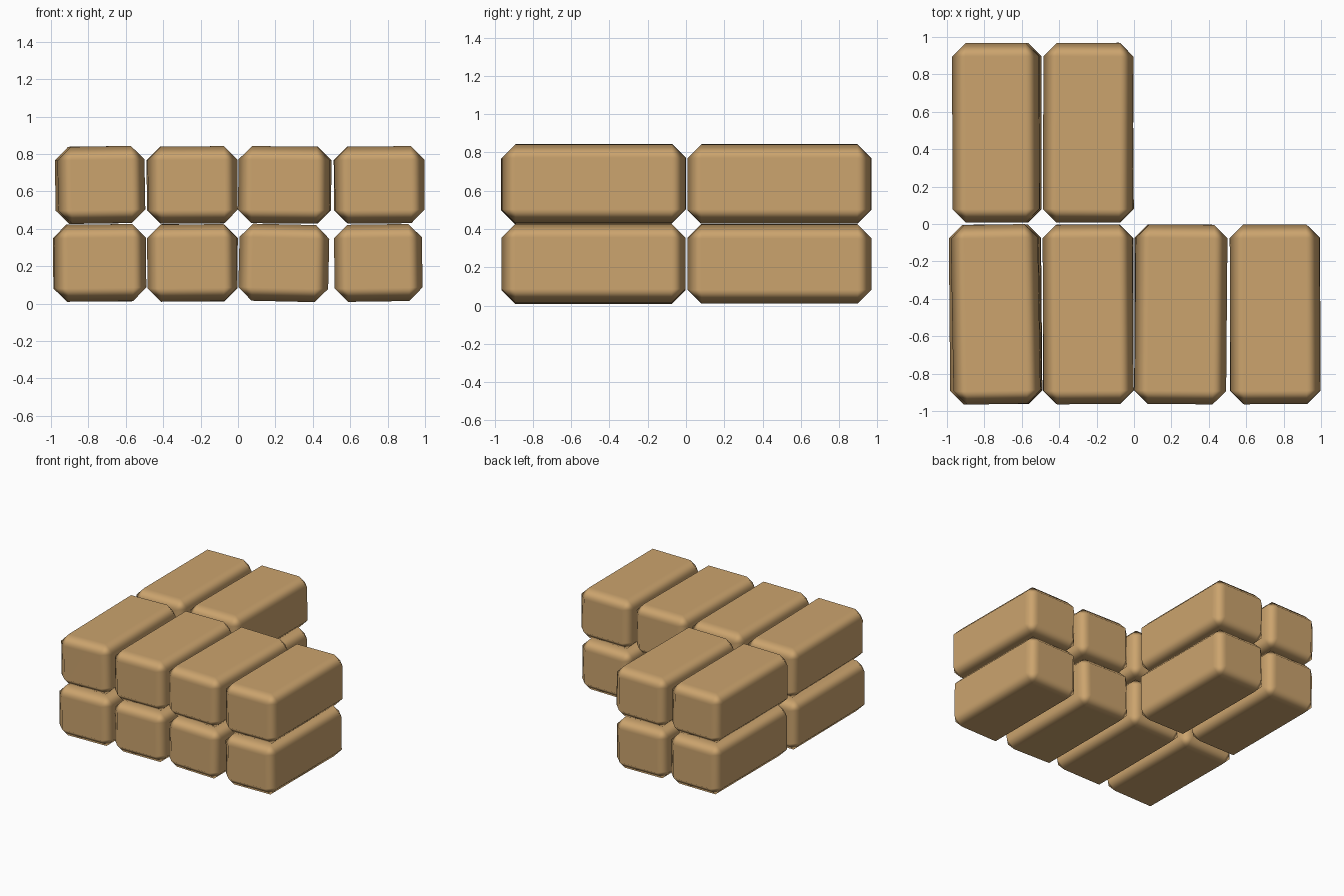
import bpy
import bmesh
from math import radians
from mathutils import Matrix, Vector, Euler

default = bpy.data.objects.get("Cube")
if default:
    bpy.data.objects.remove(default, do_unlink=True)

TAN = (0.60, 0.37, 0.155, 1.0)
tan = bpy.data.materials.new("tan clay")
tan.use_nodes = True
tan.diffuse_color = TAN
shader = tan.node_tree.nodes["Principled BSDF"]
shader.inputs["Base Color"].default_value = TAN
shader.inputs["Roughness"].default_value = 0.8

DEPTH, HEIGHT, CHAMFER = 0.96, 0.412, 0.072


def brick(name, x0, x1, y, z, roll=0, yaw=0):
    """Chamfered block, slightly tilted so the stack looks hand laid."""
    bm = bmesh.new()
    bmesh.ops.create_cube(bm, size=1)
    bmesh.ops.scale(bm, vec=Vector((x1 - x0 - 0.01, DEPTH, HEIGHT)), verts=bm.verts)
    bmesh.ops.bevel(bm, geom=bm.edges[:], offset=CHAMFER, segments=1,
                    affect='EDGES', clamp_overlap=True)
    # roll is positive when the right end, seen from the front, is higher
    turn = Euler((0, radians(-roll), radians(yaw))).to_matrix().to_4x4()
    bmesh.ops.transform(bm, matrix=Matrix.Translation(((x0 + x1) / 2, y, z)) @ turn,
                        verts=bm.verts)
    for face in bm.faces:
        face.smooth = True
    mesh = bpy.data.meshes.new(name)
    bm.to_mesh(mesh)
    bm.free()
    mesh.materials.append(tan)
    obj = bpy.data.objects.new(name, mesh)
    bpy.context.collection.objects.link(obj)
    # keep the broad faces flat and the chamfers soft
    normals = obj.modifiers.new("soft chamfers", 'WEIGHTED_NORMAL')
    normals.weight = 100


# Each row: (left edge, right edge, roll, yaw) of its bricks
FRONT, BACK, LOWER, UPPER = -0.483, 0.488, 0.218, 0.635
rows = {
    "lower_front": (FRONT, LOWER, [(-0.99, -0.49, 0.6, 0.5), (-0.49, 0.0, 0.6, 0),
                                   (0.0, 0.49, -1.3, 0), (0.51, 0.99, 0.8, 0)]),
    "upper_front": (FRONT, UPPER, [(-0.975, -0.5, 1, 1), (-0.49, 0.0, 0.4, 0.4),
                                   (0.0, 0.5, -0.5, -0.5), (0.51, 1.0, 0.5, 0.3)]),
    "lower_back": (BACK, LOWER, [(-0.97, -0.49, 0.3, 0), (-0.485, 0.0, -0.5, 0.4)]),
    "upper_back": (BACK, UPPER, [(-0.975, -0.5, 0.6, 0.2), (-0.49, 0.0, 0.3, -0.3)]),
}
for row, (y, z, bricks) in rows.items():
    for i, (x0, x1, roll, yaw) in enumerate(bricks):
        brick(f"{row}_brick_{i + 1}", x0, x1, y, z, roll, yaw)
